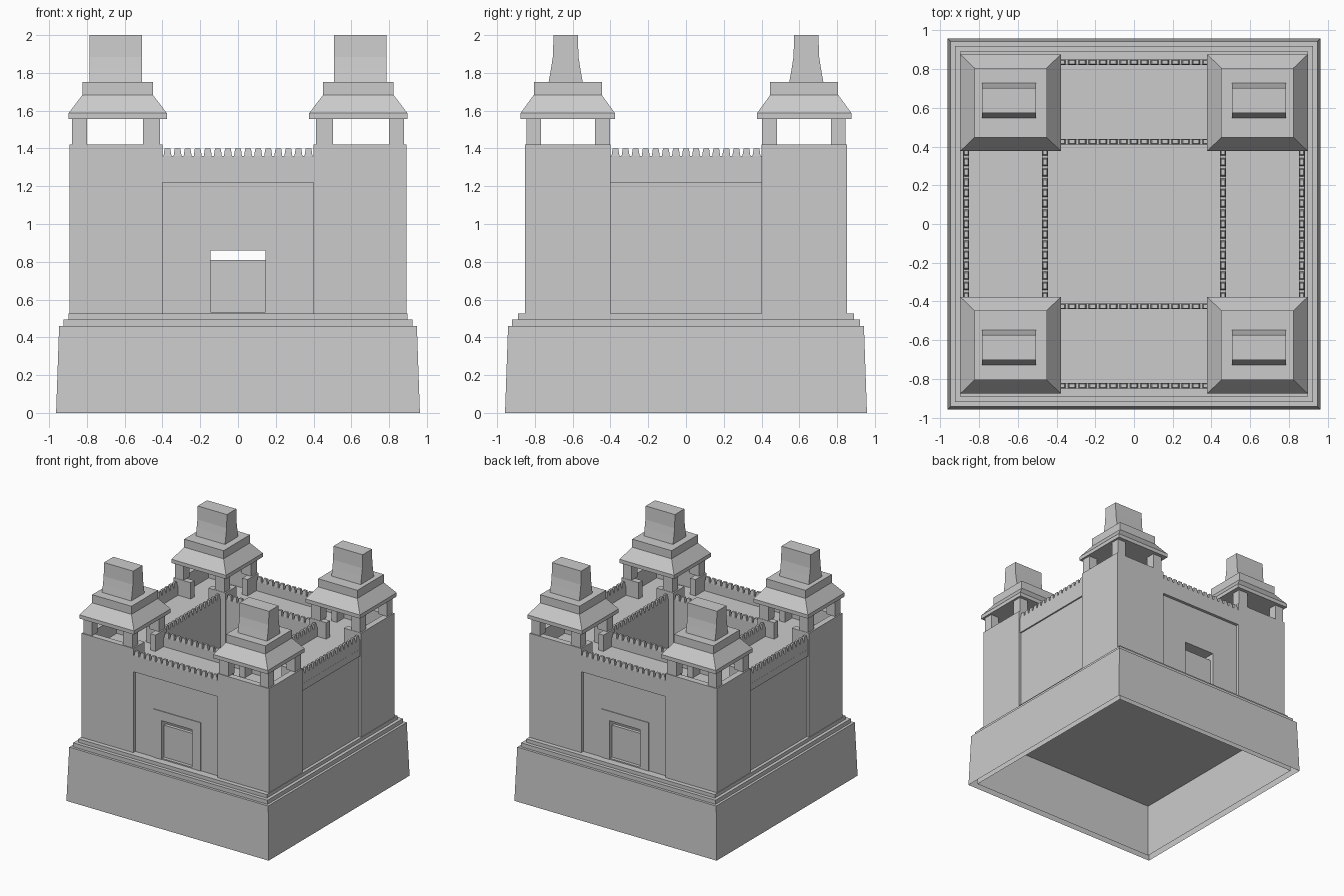
import bpy, bmesh

if "Cube" in bpy.data.objects:
    bpy.data.objects.remove(bpy.data.objects["Cube"])


def mesh_object(name, bm):
    bmesh.ops.recalc_face_normals(bm, faces=bm.faces)
    me = bpy.data.meshes.new(name)
    bm.to_mesh(me)
    bm.free()
    ob = bpy.data.objects.new(name, me)
    bpy.context.collection.objects.link(ob)
    return ob


def loft(bm, cx, cy, rings, bottom=True):
    """Stack of rectangles (half x, half y, z) joined by side faces."""
    loops = [[bm.verts.new((cx + sx * hx, cy + sy * hy, z))
              for sx, sy in ((-1, -1), (1, -1), (1, 1), (-1, 1))]
             for hx, hy, z in rings]
    for a, b in zip(loops, loops[1:]):
        for i in range(4):
            j = (i + 1) % 4
            bm.faces.new((a[i], a[j], b[j], b[i]))
    bm.faces.new(loops[-1])
    if bottom:
        bm.faces.new(loops[0][::-1])


def box(bm, x, y, z):
    x, y = sorted(x), sorted(y)
    hx, hy = (x[1] - x[0]) / 2, (y[1] - y[0]) / 2
    loft(bm, (x[0] + x[1]) / 2, (y[0] + y[1]) / 2, [(hx, hy, z[0]), (hx, hy, z[1])])


FLOOR, WALK, TOP = 0.525, 1.28, 1.42
PARAPET, TOOTH = 1.36, 1.40

# Stepped plinth, open underneath, with a plain inner lining
bm = bmesh.new()
loft(bm, 0, 0, [(0.963, 0.958, 0), (0.947, 0.942, 0.46), (0.925, 0.92, 0.46),
                (0.925, 0.92, 0.495), (0.897, 0.89, 0.495), (0.897, 0.89, FLOOR)], bottom=False)
mesh_object("plinth", bm)
bm = bmesh.new()
loft(bm, 0, 0, [(0.91, 0.905, 0.005), (0.91, 0.905, 0.47)], bottom=False)
mesh_object("plinth_lining", bm)

# Front and back walls with gateways
for s, side in ((-1, "front"), (1, "back")):
    bm = bmesh.new()
    for m in (-1, 1):
        box(bm, (m * 0.145, m * 0.40), (s * 0.41, s * 0.825), (FLOOR, 1.22))
        box(bm, (m * 0.145, m * 0.225), (s * 0.825, s * 0.831), (FLOOR, 0.94))
    box(bm, (-0.145, 0.145), (s * 0.41, s * 0.825), (0.86, 1.22))
    box(bm, (-0.145, 0.145), (s * 0.825, s * 0.831), (0.86, 0.94))
    box(bm, (-0.40, 0.40), (s * 0.41, s * 0.85), (1.22, WALK))
    mesh_object(side + "_wall", bm)
    bm = bmesh.new()
    box(bm, (-0.145, 0.145), (s * 0.77, s * 0.80), (FLOOR, 0.81))
    box(bm, (-0.145, 0.145), (s * 0.77, s * 0.828), (FLOOR, 0.535))
    mesh_object(side + "_gate", bm)

# Plain side walls with a shallow recess
for s, side in ((-1, "left"), (1, "right")):
    bm = bmesh.new()
    box(bm, (s * 0.445, s * 0.870), (-0.40, 0.40), (FLOOR, 1.22))
    box(bm, (s * 0.445, s * 0.882), (-0.40, 0.40), (1.22, WALK))
    mesh_object(side + "_wall", bm)

# Battlements: parapet strip with tapered teeth, inner and outer on each wall
N, PITCH = 15, 0.8 / 15
for along_x, offsets in ((True, (0.425, 0.835)), (False, (0.46, 0.866))):
    for d in offsets:
        for s in (-1, 1):
            bm = bmesh.new()

            def piece(u, half, half_top, thick_top, z0, z1):
                a, b = (half, 0.015), (half_top, thick_top)
                c = (u, s * d)
                if not along_x:
                    a, b, c = a[::-1], b[::-1], c[::-1]
                loft(bm, *c, [(*a, z0), (*b, z1)])

            piece(0, 0.40, 0.40, 0.015, WALK, PARAPET)
            for i in range(N):
                piece(-0.4 + PITCH * (i + 0.5), 0.021, 0.015, 0.010, PARAPET, TOOTH)
            mesh_object("battlement", bm)

# Corner towers
for sx in (-1, 1):
    for sy in (-1, 1):
        X = lambda a, b: (sx * a, sx * b)
        Y = lambda a, b: (sy * a, sy * b)
        # solid shaft, rim walls with doorways onto the wall walks
        bm = bmesh.new()
        box(bm, X(0.40, 0.892), Y(0.40, 0.852), (FLOOR, WALK))
        rim = (WALK, TOP)
        box(bm, X(0.40, 0.892), Y(0.80, 0.852), rim)
        box(bm, X(0.84, 0.892), Y(0.40, 0.80), rim)
        box(bm, X(0.40, 0.56), Y(0.40, 0.45), rim)
        box(bm, X(0.40, 0.45), Y(0.45, 0.55), rim)
        box(bm, X(0.73, 0.84), Y(0.40, 0.45), rim)
        box(bm, X(0.40, 0.45), Y(0.70, 0.80), rim)
        mesh_object("tower_shaft", bm)
        # four posts
        bm = bmesh.new()
        for px in ((0.413, 0.503), (0.80, 0.88)):
            for py in ((0.403, 0.482), (0.767, 0.845)):
                box(bm, X(*px), Y(*py), (TOP, 1.56))
        mesh_object("tower_posts", bm)
        # hipped roof with raised block
        bm = bmesh.new()
        loft(bm, sx * 0.637, sy * 0.626,
             [(0.26, 0.25, 1.555), (0.26, 0.25, 1.587),
              (0.187, 0.18, 1.683), (0.187, 0.18, 1.753)])
        mesh_object("tower_roof", bm)
        # flared crest
        bm = bmesh.new()
        loft(bm, sx * 0.646, sy * 0.637,
             [(0.139, 0.09, 1.753), (0.139, 0.078, 1.82),
              (0.139, 0.068, 1.885), (0.139, 0.064, 2.0)])
        mesh_object("tower_crest", bm)
